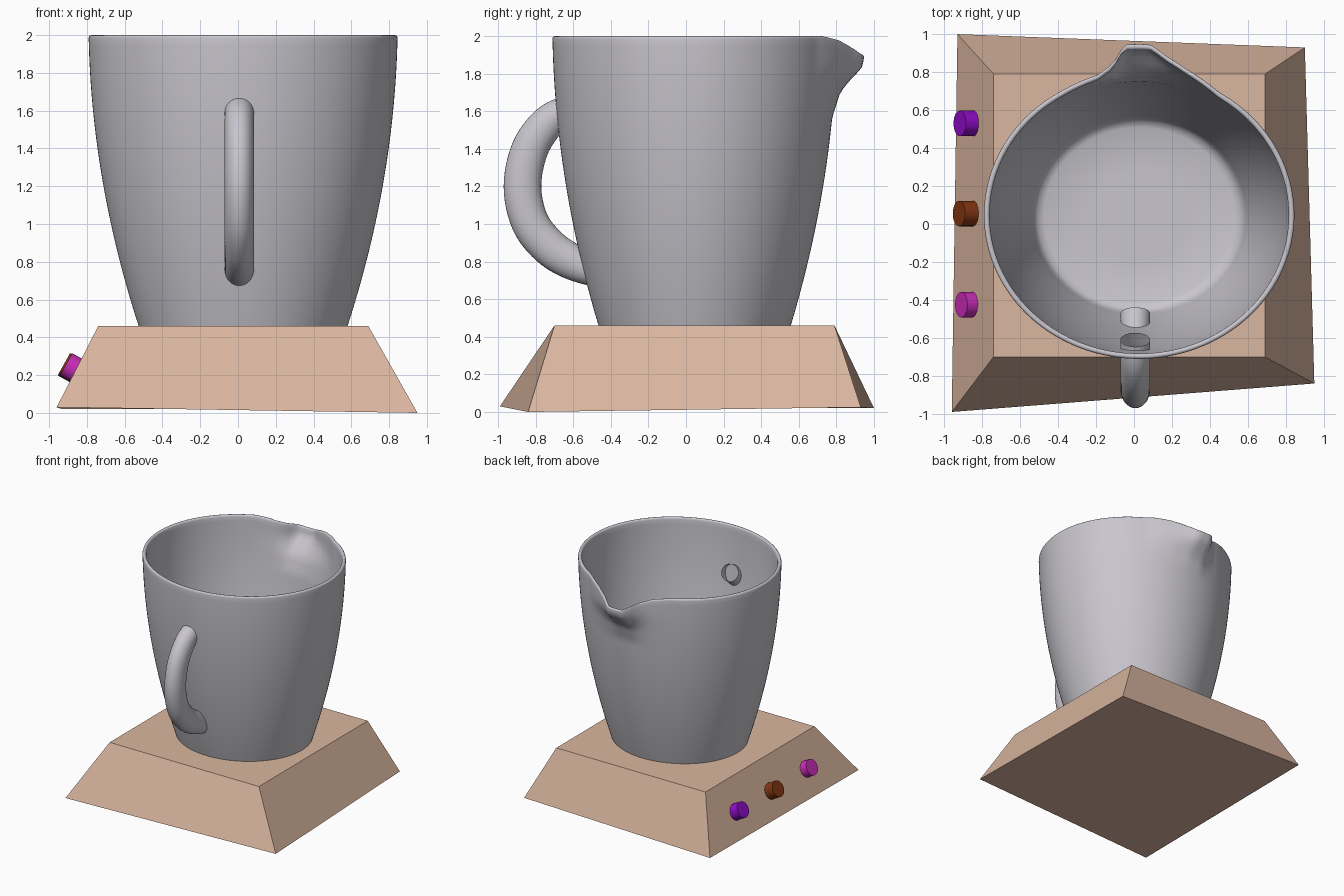
import bpy, bmesh, math
from mathutils import Vector

cube = bpy.data.objects.get("Cube")
if cube:
    bpy.data.objects.remove(cube, do_unlink=True)


def material(name, rgb):
    m = bpy.data.materials.new(name)
    m.use_nodes = True
    m.diffuse_color = (*rgb, 1)
    m.node_tree.nodes["Principled BSDF"].inputs["Base Color"].default_value = (*rgb, 1)
    return m


grey = material("pale grey", (0.58, 0.565, 0.61))
tan = material("tan", (0.70, 0.47, 0.35))
purple = material("purple", (0.28, 0.004, 0.58))
brown = material("rust brown", (0.23, 0.038, 0.006))
magenta = material("magenta", (0.60, 0.026, 0.49))


def finish(name, bm, mat, smooth=None):
    bmesh.ops.recalc_face_normals(bm, faces=bm.faces)
    mesh = bpy.data.meshes.new(name)
    bm.to_mesh(mesh)
    bm.free()
    ob = bpy.data.objects.new(name, mesh)
    bpy.context.collection.objects.link(ob)
    mesh.materials.append(mat)
    if smooth:
        bpy.ops.object.select_all(action="DESELECT")
        ob.select_set(True)
        bpy.context.view_layer.objects.active = ob
        bpy.ops.object.shade_smooth_by_angle(angle=math.radians(smooth))
    return ob


def bridge(bm, rings):
    for a, b in zip(rings, rings[1:]):
        n = len(a)
        for i in range(n):
            j = (i + 1) % n
            bm.faces.new((a[i], a[j], b[j], b[i]))


def interp(x, table):
    """Piecewise linear lookup, held flat beyond the ends."""
    if x <= table[0][0]:
        return table[0][1]
    for (x0, y0), (x1, y1) in zip(table, table[1:]):
        if x <= x1:
            return y0 + (y1 - y0) * (x - x0) / (x1 - x0)
    return table[-1][1]


# Base: a slightly skewed tapered block
bm = bmesh.new()
low = [bm.verts.new(p) for p in ((-0.96, -0.99, 0.03), (0.95, -0.84, 0),
                                 (0.90, 0.93, 0.025), (-0.93, 1.0, 0.02))]
high = [bm.verts.new((x, y, 0.46)) for x, y in ((-0.74, -0.70), (0.69, -0.70),
                                                (0.69, 0.79), (-0.74, 0.79))]
bridge(bm, [low, high])
bm.faces.new(low)
bm.faces.new(high)
finish("base", bm, tan)

# Jug: oval lathe with a wall, a rounded rim and a pulled spout
CX, CY, OVAL, WALL, SEG, ROWS = 0.027, 0.046, 0.925, 0.03, 160, 40


def radius(z):
    t = (z - 0.46) / 1.54
    return 0.553 + 0.5 * t - 0.235 * t * t


SPOUT_OUT = [(-0.40, 0), (-0.22, 0.01), (-0.14, 0.05), (-0.08, 0.145),
             (0.06, 0.145), (0.15, 0.09), (0.25, 0.05), (0.42, 0)]
SPOUT_RISE = [(1.57, 0), (1.70, 0.2), (1.76, 0.5), (1.83, 0.93), (1.88, 1)]
SPOUT_DROP = [(0.06, 0.10), (0.15, 0.055), (0.25, 0.02), (0.37, 0)]


def jug_point(r, z, angle):
    x, y = r * math.cos(angle), r * OVAL * math.sin(angle)
    if y > 0:
        z -= interp(abs(x), SPOUT_DROP) * max(0, (z - 1.5) / 0.5) ** 1.5
        y += interp(x, SPOUT_OUT) * interp(z, SPOUT_RISE)
    return (x + CX, y + CY, z)


outer = [(radius(z), z) for z in (0.45 + 1.535 * i / ROWS for i in range(ROWS + 1))]
rim = [(radius(2) - WALL / 2 + WALL / 2 * math.cos(a), 1.985 + WALL / 2 * math.sin(a))
       for a in (math.pi * i / 6 for i in range(1, 6))]
inner = [(r - WALL, z) for r, z in reversed(outer) if z > 0.58]
floor = [(0.555, 0.545), (0.535, 0.515), (0.50, 0.50), (0.25, 0.50)]

bm = bmesh.new()
rings = []
for r, z in outer + rim + inner + floor:
    rings.append([bm.verts.new(jug_point(r, z, 2 * math.pi * i / SEG)) for i in range(SEG)])
bridge(bm, rings)
bm.faces.new(rings[0])
bm.faces.new(rings[-1])
finish("jug", bm, grey, 45)

# Handle: a curved oval tube with open ends that pierce the wall
# Each entry is y, z and half thickness
path = [Vector(p) for p in ((-0.61, 1.625, 0.07), (-0.73, 1.545, 0.09), (-0.83, 1.40, 0.098),
                            (-0.87, 1.20, 0.10), (-0.83, 1.01, 0.10), (-0.73, 0.88, 0.10),
                            (-0.61, 0.80, 0.095), (-0.47, 0.735, 0.075))]


def spline(points, steps):
    """Catmull-Rom curve through the points."""
    p = [2 * points[0] - points[1]] + points + [2 * points[-1] - points[-2]]
    out = []
    for a, b, c, d in zip(p, p[1:], p[2:], p[3:]):
        for k in range(steps):
            t = k / steps
            out.append(0.5 * (2 * b + (c - a) * t + (2 * a - 5 * b + 4 * c - d) * t ** 2
                              + (3 * b - a - 3 * c + d) * t ** 3))
    return out + [points[-1]]


bm = bmesh.new()
curve = spline(path, 6)
rings = []
for i, p in enumerate(curve):
    d = curve[min(i + 1, len(curve) - 1)] - curve[max(i - 1, 0)]
    side = Vector((-d.y, d.x)).normalized()
    ring = []
    for k in range(32):
        a = 2 * math.pi * k / 32
        s = side * p.z * math.sin(a)
        ring.append(bm.verts.new((0.007 + 0.078 * math.cos(a), p.x + s.x, p.y + s.y)))
    rings.append(ring)
bridge(bm, rings)
finish("handle", bm, grey, 45)

# Knobs: three short cylinders set square into the sloping side
normal = Vector((-0.875, 0, 0.485)).normalized()
for name, y, x, mat in (("back_knob", 0.53, -0.918, purple),
                        ("middle_knob", 0.055, -0.922, brown),
                        ("front_knob", -0.425, -0.91, magenta)):
    bm = bmesh.new()
    bmesh.ops.create_cone(bm, cap_ends=True, segments=32, radius1=0.067,
                          radius2=0.067, depth=0.10)
    ob = finish(name, bm, mat, 40)
    ob.rotation_euler = normal.to_track_quat("Z", "Y").to_euler()
    ob.location = Vector((x, y, 0.257)) - normal * 0.05
